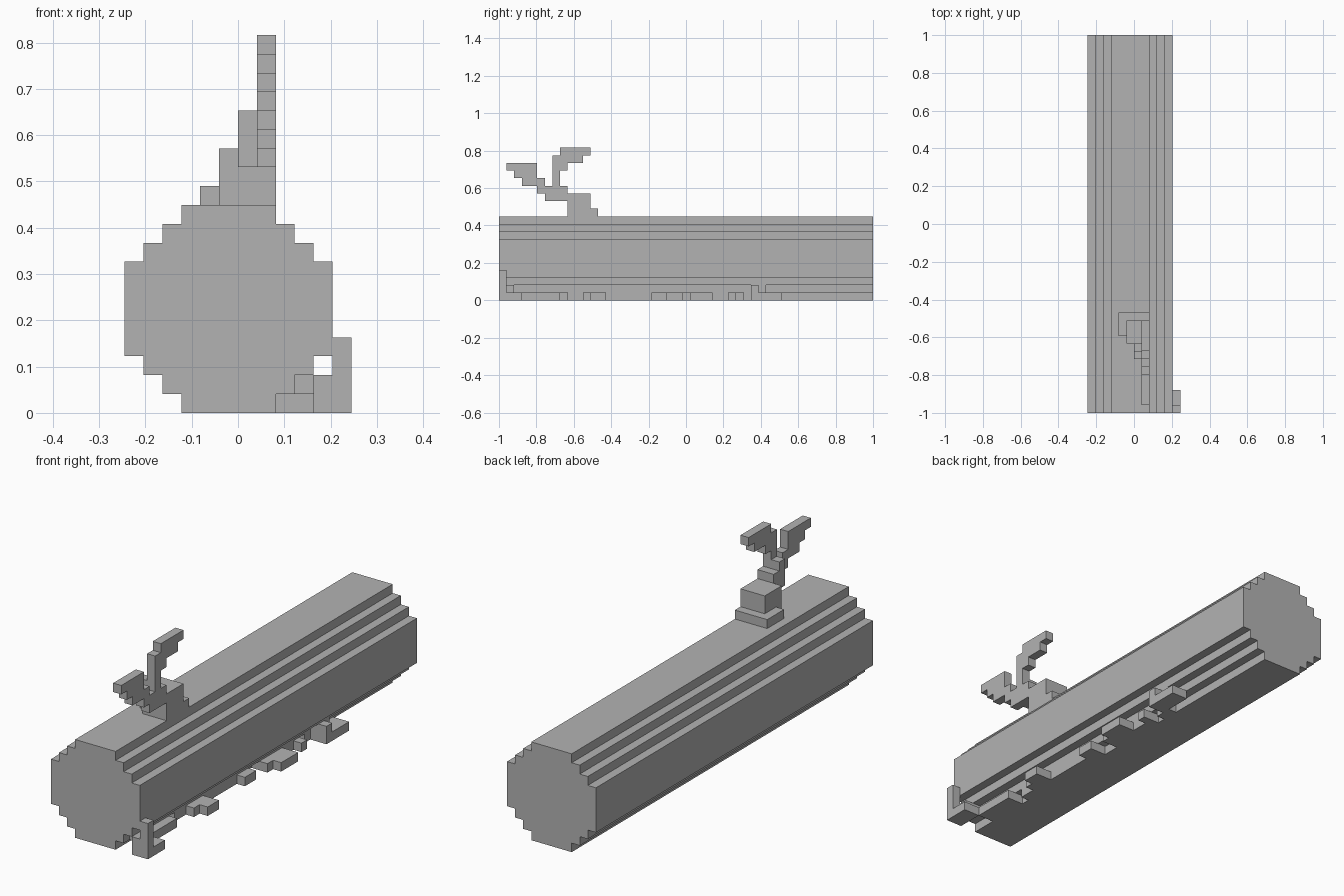
import bpy, bmesh
from mathutils import Vector

old = bpy.data.objects.get("Cube")
if old:
    bpy.data.objects.remove(old, do_unlink=True)

U = 2 / 49          # one block
LENGTH = 49

bark = bpy.data.materials.new("plain_grey")
bark.use_nodes = True
grey = (0.45, 0.45, 0.45, 1)
bark.diffuse_color = grey
bark.node_tree.nodes["Principled BSDF"].inputs["Base Color"].default_value = grey


def box(x0, x1, y0, y1, z0, z1):
    """All block cells inside the given ranges."""
    return {(x, y, z) for x in range(x0, x1) for y in range(y0, y1) for z in range(z0, z1)}


def build(name, cells, solid):
    """Skin the cells, leaving out faces that touch other solid cells."""
    bm = bmesh.new()
    for cell in cells:
        for axis in range(3):
            for side in (0, 1):
                near = list(cell)
                near[axis] += 2 * side - 1
                if tuple(near) in solid:
                    continue
                a, b = (axis + 1) % 3, (axis + 2) % 3
                corners = []
                for i, j in ((0, 0), (1, 0), (1, 1), (0, 1)):
                    p = Vector(cell)
                    p[axis] += side
                    p[a] += i
                    p[b] += j
                    p.y -= LENGTH / 2
                    corners.append(bm.verts.new(p * U))
                bm.faces.new(corners if side else corners[::-1])
    # Merge the blocks into large flat faces
    bmesh.ops.remove_doubles(bm, verts=bm.verts[:], dist=U / 100)
    bmesh.ops.dissolve_limit(bm, angle_limit=0.02, verts=bm.verts[:], edges=bm.edges[:])
    mesh = bpy.data.meshes.new(name)
    bm.to_mesh(mesh)
    bm.free()
    mesh.materials.append(bark)
    bpy.context.collection.objects.link(bpy.data.objects.new(name, mesh))


# Stepped round log
log = box(-6, 5, 0, LENGTH, 3, 8)
for step in (1, 2, 3):
    log |= box(step - 6, 5 - step, 0, LENGTH, 3 - step, 4 - step)
    log |= box(step - 6, 5 - step, 0, LENGTH, 7 + step, 8 + step)

# Stump of the branch
stump = box(-2, 2, 10, 13, 11, 12) | box(-1, 2, 9, 12, 11, 14)

# Forked twig: stem, front fork, rear fork
stem = box(0, 2, 7, 9, 13, 15) | box(0, 2, 7, 8, 15, 16) | box(1, 2, 6, 7, 13, 15)
front_fork = (box(1, 2, 5, 6, 14, 16) | box(1, 2, 3, 5, 15, 16)
              | box(1, 2, 2, 5, 16, 17) | box(1, 2, 1, 5, 17, 18))
rear_fork = (box(1, 2, 7, 8, 16, 19) | box(1, 2, 8, 9, 17, 19)
             | box(1, 2, 9, 11, 18, 19) | box(1, 2, 8, 12, 19, 20))

# Low growth along the left foot of the log
corner_growth = (box(5, 6, 0, 1, 0, 4) | box(4, 5, 0, 1, 0, 2) | box(4, 6, 1, 3, 0, 1)
                 | box(3, 5, 1, 2, 1, 2) | box(2, 4, 3, 8, 0, 1))
ground_growth = box(2, 3, 9, 22, 0, 1) | box(2, 3, 24, 31, 0, 1) | box(2, 3, 32, 34, 0, 1)
for reach, start, end in ((4, 11, 12), (5, 12, 14), (4, 20, 22),
                          (4, 24, 25), (5, 25, 28), (4, 30, 31)):
    ground_growth |= box(3, reach, start, end, 0, 1)
end_growth = box(3, 5, 33, 34, 0, 2) | box(3, 4, 34, 35, 1, 2) | box(3, 5, 34, 37, 0, 1)

parts = {
    "log": log,
    "branch_stump": stump,
    "forked_twig": stem | front_fork | rear_fork,
    "corner_growth": corner_growth,
    "ground_growth": ground_growth | end_growth,
}
everything = set().union(*parts.values())
for part, cells in parts.items():
    build(part, cells, everything)
